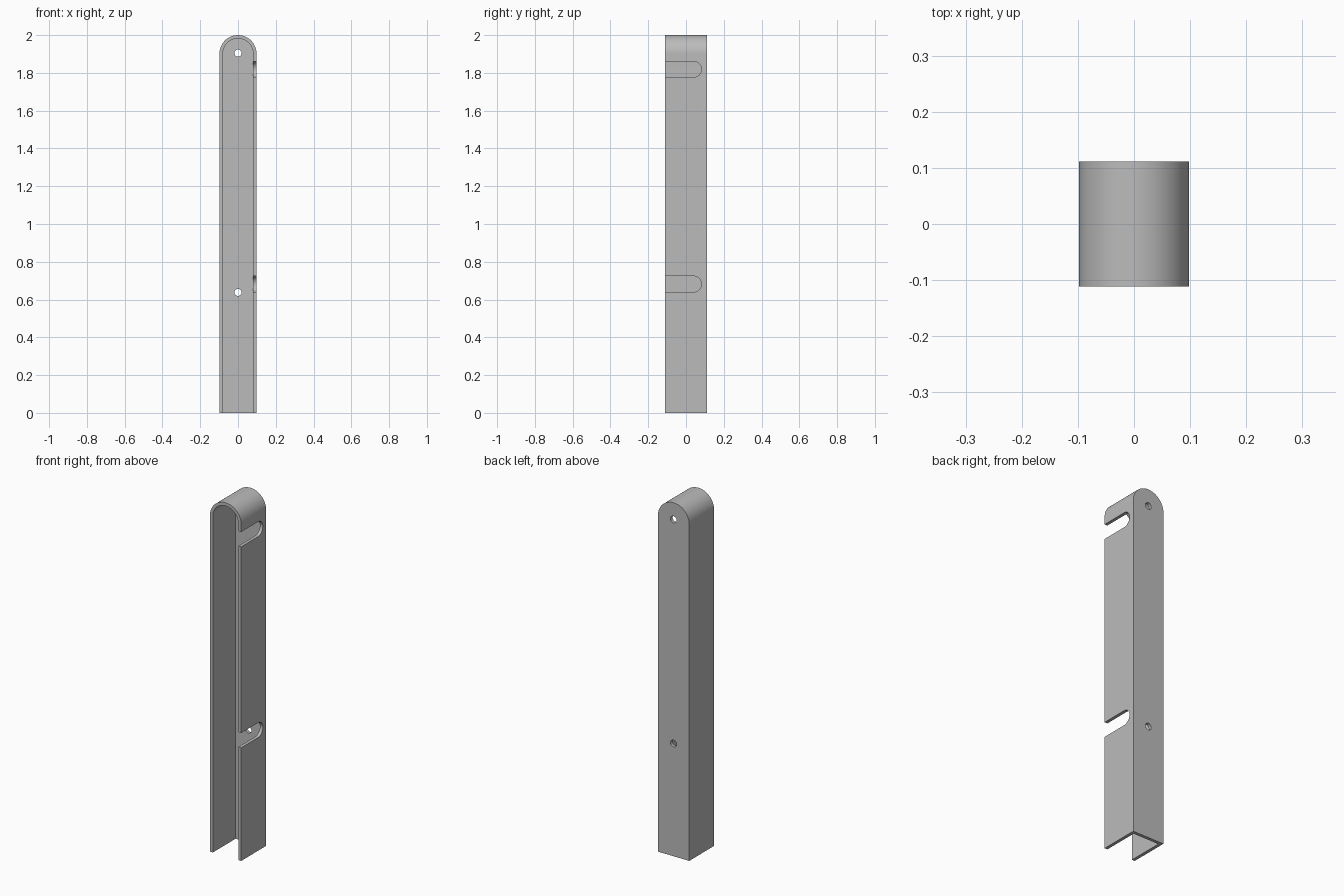
import bpy
import bmesh
from math import cos, sin, pi
from mathutils import Vector

HALF_W, HALF_D, HEIGHT = 0.098, 0.111, 2.0
WALL = 0.018
ARCH_Z = HEIGHT - HALF_W
SLOT_R, HOLE_R = 0.042, 0.019

cube = bpy.data.objects.get("Cube")
if cube:
    bpy.data.objects.remove(cube, do_unlink=True)

grey = bpy.data.materials.new("plain_grey")
grey.use_nodes = True
colour = (0.5, 0.5, 0.5, 1)
grey.diffuse_color = colour
grey.node_tree.nodes["Principled BSDF"].inputs["Base Color"].default_value = colour


def arc(cx, cy, r, start, end, steps):
    return [(cx + r * cos(start + (end - start) * i / steps),
             cy + r * sin(start + (end - start) * i / steps))
            for i in range(steps + 1)]


def prism(name, points, place, sweep):
    """Extrude a closed outline; place maps each outline point into space."""
    bm = bmesh.new()
    face = bm.faces.new([bm.verts.new(place(a, b)) for a, b in points])
    made = bmesh.ops.extrude_face_region(bm, geom=[face])["geom"]
    bmesh.ops.translate(bm, vec=Vector(sweep),
                        verts=[v for v in made if isinstance(v, bmesh.types.BMVert)])
    bmesh.ops.recalc_face_normals(bm, faces=bm.faces)
    mesh = bpy.data.meshes.new(name)
    bm.to_mesh(mesh)
    bm.free()
    mesh.materials.append(grey)
    obj = bpy.data.objects.new(name, mesh)
    bpy.context.collection.objects.link(obj)
    return obj


def arch(half_width, bottom):
    return [(-half_width, bottom), (half_width, bottom)] + arc(0, ARCH_Z, half_width, 0, pi, 48)


# Round-topped channel body and its open-front, open-bottom cavity
body = prism("channel_cover", arch(HALF_W, 0),
             lambda x, z: (x, -HALF_D, z), (0, 2 * HALF_D, 0))
cutters = [prism("cavity_cutter", arch(HALF_W - WALL, -0.1),
                 lambda x, z: (x, -HALF_D - 0.1, z), (0, 2 * HALF_D - WALL + 0.1, 0))]

# Round-ended slots, open to the front, in the left wall only
slot_end = 0.082 - SLOT_R
for z in (1.819, 0.682):
    outline = [(-HALF_D - 0.1, z + SLOT_R), (-HALF_D - 0.1, z - SLOT_R)]
    outline += arc(slot_end, z, SLOT_R, -pi / 2, pi / 2, 24)
    cutters.append(prism("slot_cutter", outline,
                         lambda y, h: (0.03, y, h), (0.15, 0, 0)))

# Screw holes through the back plate
for z in (1.905, 0.638):
    cutters.append(prism("hole_cutter", arc(0, z, HOLE_R, 0, 2 * pi, 32)[:-1],
                         lambda x, h: (x, 0.05, h), (0, 0.1, 0)))

# Apply every cut, then discard the cutters
bpy.context.view_layer.objects.active = body
for cutter in cutters:
    cutter.hide_render = True
    cut = body.modifiers.new("cut", 'BOOLEAN')
    cut.operation = 'DIFFERENCE'
    cut.solver = 'EXACT'
    cut.object = cutter
    bpy.ops.object.modifier_apply(modifier=cut.name)
    bpy.data.objects.remove(cutter, do_unlink=True)

bpy.ops.object.select_all(action='DESELECT')
body.select_set(True)
bpy.ops.object.shade_smooth_by_angle(angle=pi / 6)
